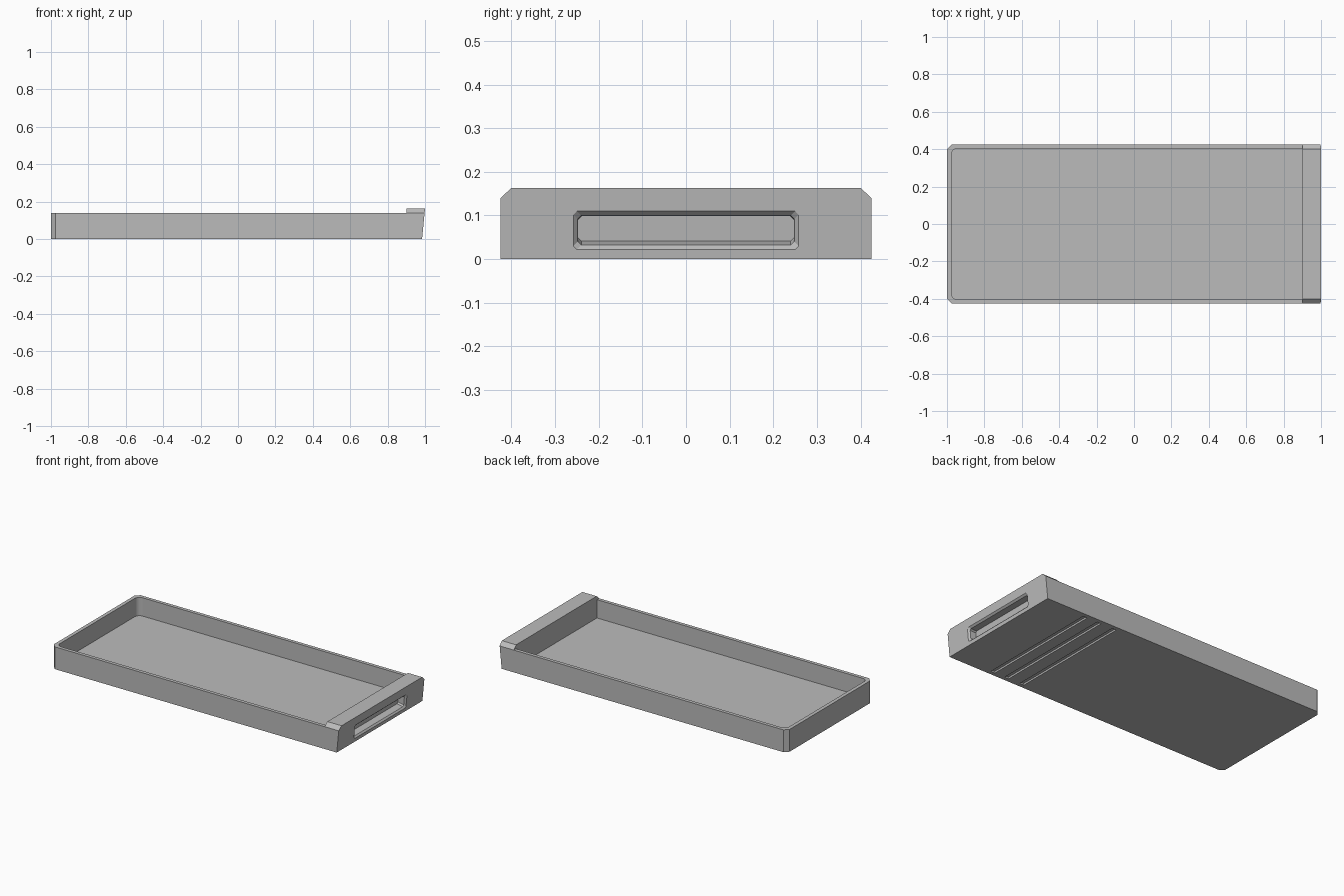
import bpy, bmesh, math

if "Cube" in bpy.data.objects:
    bpy.data.objects.remove(bpy.data.objects["Cube"])

grey = bpy.data.materials.new("light grey")
grey.diffuse_color = (0.5, 0.5, 0.5, 1)
grey.use_nodes = True
grey.node_tree.nodes["Principled BSDF"].inputs["Base Color"].default_value = grey.diffuse_color


def loft(name, sections):
    """Closed solid skinned through rings that have equal point counts."""
    bm = bmesh.new()
    rings = [[bm.verts.new(p) for p in s] for s in sections]
    n = len(rings[0])
    for a, b in zip(rings, rings[1:]):
        for i in range(n):
            j = (i + 1) % n
            bm.faces.new((a[i], a[j], b[j], b[i]))
    bm.faces.new(rings[0])
    bm.faces.new(rings[-1])
    bmesh.ops.remove_doubles(bm, verts=bm.verts, dist=1e-5)
    bmesh.ops.recalc_face_normals(bm, faces=bm.faces)
    me = bpy.data.meshes.new(name)
    bm.to_mesh(me)
    bm.free()
    me.materials.append(grey)
    ob = bpy.data.objects.new(name, me)
    bpy.context.collection.objects.link(ob)
    return ob


def cut(target, cutter):
    mod = target.modifiers.new("cut", 'BOOLEAN')
    mod.operation = 'DIFFERENCE'
    mod.solver = 'EXACT'
    mod.object = cutter
    bpy.context.view_layer.objects.active = target
    bpy.ops.object.modifier_apply(modifier=mod.name)
    bpy.data.objects.remove(cutter)


RIM, TOP, W = 0.14, 0.163, 0.425


def face_x(z):
    """Sloping front panel of the pull end."""
    return 1 - 0.016 * (1 - z / TOP)


def section(x, w, top):
    e = w - 0.025
    pts = [(-w, 0), (w, 0), (w, RIM), (e, top), (-e, top), (-w, RIM)]
    return [(x if x is not None else face_x(z), y, z) for y, z in pts]


# outer body: chamfered back corners, raised chamfered pull end
tray = loft("tray", [section(-1, W - 0.025, RIM), section(-0.975, W, RIM),
                     section(0.9, W, RIM), section(0.9, W, TOP),
                     section(None, W, TOP)])

# tray cavity with rounded corners at the closed end
x0, x1, yw, r = -0.977, 0.901, 0.403, 0.03
arc = [(x0 + r - r * math.cos(a), yw - r + r * math.sin(a))
       for a in [math.pi / 2 * i / 4 for i in range(5)]]
outline = arc + [(x1, yw), (x1, -yw)] + [(x, -y) for x, y in reversed(arc)]
cut(tray, loft("cavity_cutter", [[(x, y, z) for x, y in outline] for z in (0.025, 0.3)]))

# recessed finger pull with a bevelled mouth
def pull_ring(depth, w, z0, z1, c=0.008):
    pts = [(-w + c, z0), (w - c, z0), (w, z0 + c), (w, z1 - c),
           (w - c, z1), (-w + c, z1), (-w, z1 - c), (-w, z0 + c)]
    return [(face_x(z) - depth, y, z) for y, z in pts]


cut(tray, loft("pull_cutter", [pull_ring(-0.01, 0.268, 0.012, 0.12),
                               pull_ring(0.01, 0.248, 0.032, 0.10),
                               pull_ring(0.05, 0.247, 0.041, 0.099)]))

# three grip grooves across the underside
for gx in (0.69, 0.59, 0.48):
    prof = [(gx - 0.016, -0.01), (gx + 0.016, -0.01), (gx + 0.013, 0.01), (gx - 0.013, 0.01)]
    cut(tray, loft("groove_cutter", [[(x, y, z) for x, z in prof] for y in (-0.4, 0.4)]))
